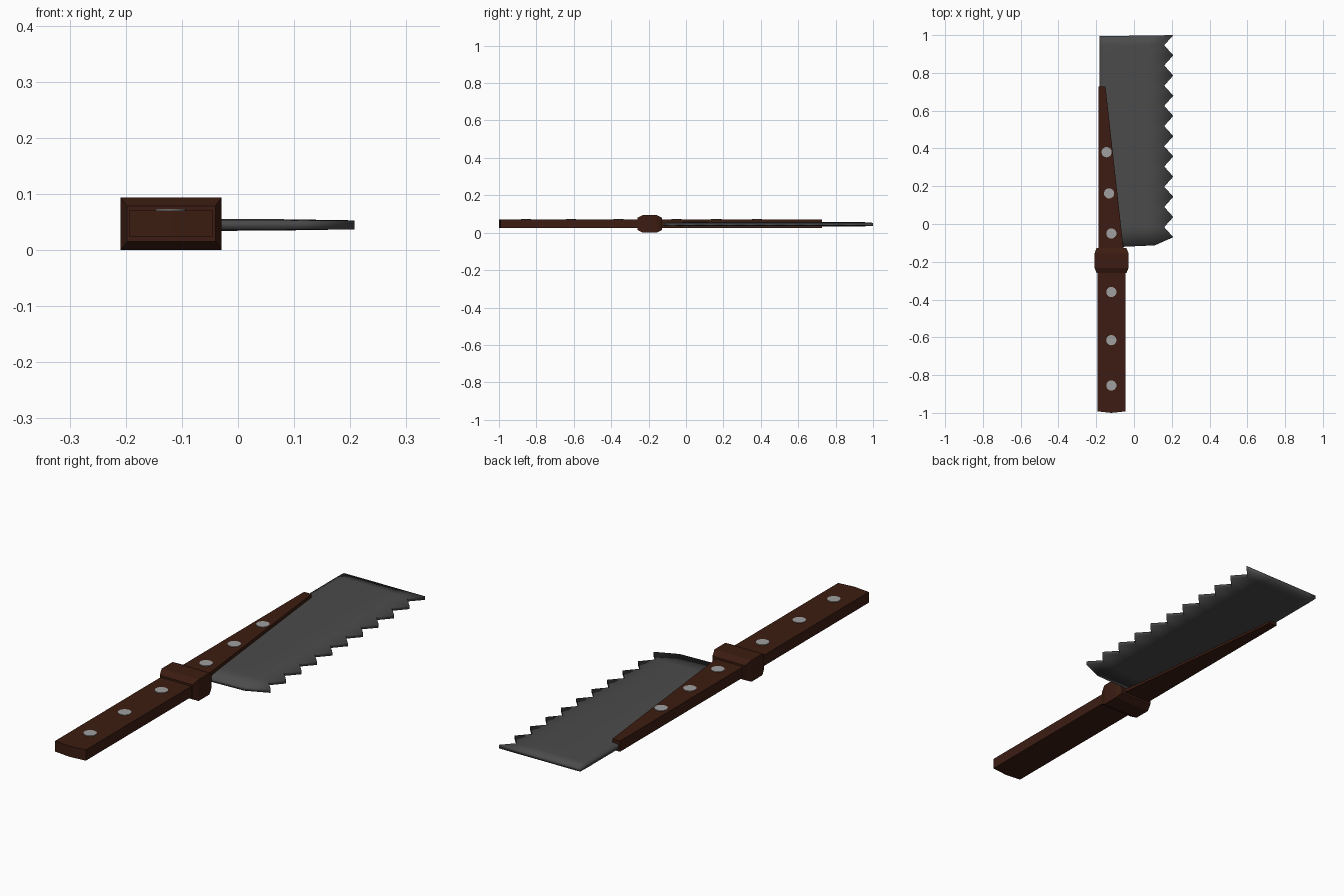
import bpy, bmesh, math

if "Cube" in bpy.data.objects:
    bpy.data.objects.remove(bpy.data.objects["Cube"])


def material(name, rgb):
    m = bpy.data.materials.new(name)
    m.diffuse_color = (*rgb, 1)
    m.use_nodes = True
    m.node_tree.nodes["Principled BSDF"].inputs["Base Color"].default_value = m.diffuse_color
    return m


WOOD = material("dark_wood", (0.045, 0.012, 0.006))
STEEL = material("dark_steel", (0.07, 0.07, 0.07))
PIN = material("pin_metal", (0.35, 0.35, 0.35))


def finish(bm, name, mat, smooth=False):
    bmesh.ops.recalc_face_normals(bm, faces=bm.faces)
    me = bpy.data.meshes.new(name)
    bm.to_mesh(me)
    bm.free()
    me.materials.append(mat)
    for p in me.polygons:
        p.use_smooth = smooth
    ob = bpy.data.objects.new(name, me)
    bpy.context.collection.objects.link(ob)
    return ob


def slab(name, outline, z0, z1, mat):
    """Extrude a flat xy outline between two heights."""
    bm = bmesh.new()
    face = bm.faces.new([bm.verts.new((x, y, z0)) for x, y in outline])
    top = bmesh.ops.extrude_face_region(bm, geom=[face])["geom"]
    bmesh.ops.translate(bm, vec=(0, 0, z1 - z0),
                        verts=[v for v in top if isinstance(v, bmesh.types.BMVert)])
    return finish(bm, name, mat)


# Grip and tapering blade support
slab("grip", [(-0.194, -0.992), (-0.12, -1.0), (-0.045, -0.992),
              (-0.045, -0.2), (-0.194, -0.2)], 0.024, 0.071, WOOD)
slab("blade_support", [(-0.188, -0.2), (-0.048, -0.2),
                       (-0.151, 0.727), (-0.188, 0.727)], 0.024, 0.071, WOOD)

# Chamfered guard, lofted along y
bm = bmesh.new()
rings = []
for y, hx, hz in [(-0.26, 0.079, 0.032), (-0.232, 0.09, 0.047),
                  (-0.156, 0.09, 0.047), (-0.127, 0.079, 0.032)]:
    rings.append([bm.verts.new((-0.119 + sx * hx, y, 0.047 + sz * hz))
                  for sx, sz in ((-1, -1), (1, -1), (1, 1), (-1, 1))])
for a, b in zip(rings, rings[1:]):
    for i in range(4):
        j = (i + 1) % 4
        bm.faces.new((a[i], a[j], b[j], b[i]))
bm.faces.new(rings[0])
bm.faces.new(rings[-1])
finish(bm, "guard", WOOD)

# Pins on the upper side
for i, (x, y) in enumerate([(-0.12, -0.855), (-0.12, -0.615), (-0.12, -0.36),
                            (-0.12, -0.05), (-0.132, 0.162), (-0.145, 0.38)]):
    bm = bmesh.new()
    bmesh.ops.create_cone(bm, cap_ends=True, segments=24, radius1=0.027,
                          radius2=0.027, depth=0.016)
    bmesh.ops.translate(bm, verts=bm.verts, vec=(x, y, 0.0655))
    finish(bm, f"pin_{i + 1}", PIN)

# Serrated blade: a grid whose last column zigzags, top and bottom joined by walls
bm = bmesh.new()
TEETH, PITCH, Y0, ZC = 10, 0.107, -0.07, 0.045
sheets = {}
for s in (1, -1):
    rows = []
    for r in range(2 * TEETH + 1):
        y = Y0 + r * PITCH / 2
        end = r in (0, 2 * TEETH)
        ys = [-0.125, -0.125, -0.113, Y0] if r == 0 else [y] * 4
        if r == 2 * TEETH:
            ys = [0.994, 0.995, 0.998, 1.0]
        xs = [-0.182, -0.15, 0.11 if r == 0 else 0.08, 0.16 if r % 2 else 0.208]
        hs = [0.008] * 4 if end else [0.009, 0.0115, 0.010, 0.0075]
        rows.append([bm.verts.new((x, yy, ZC + s * h)) for x, yy, h in zip(xs, ys, hs)])
    for a, b in zip(rows, rows[1:]):
        for c in range(3):
            bm.faces.new((a[c], a[c + 1], b[c + 1], b[c]))
    sheets[s] = (rows[0] + [q[-1] for q in rows[1:-1]]
                 + rows[-1][::-1] + [q[0] for q in rows[-2:0:-1]])
up, dn = sheets[1], sheets[-1]
for i in range(len(up)):
    j = (i + 1) % len(up)
    bm.faces.new((up[i], up[j], dn[j], dn[i]))
finish(bm, "blade", STEEL, smooth=True)
